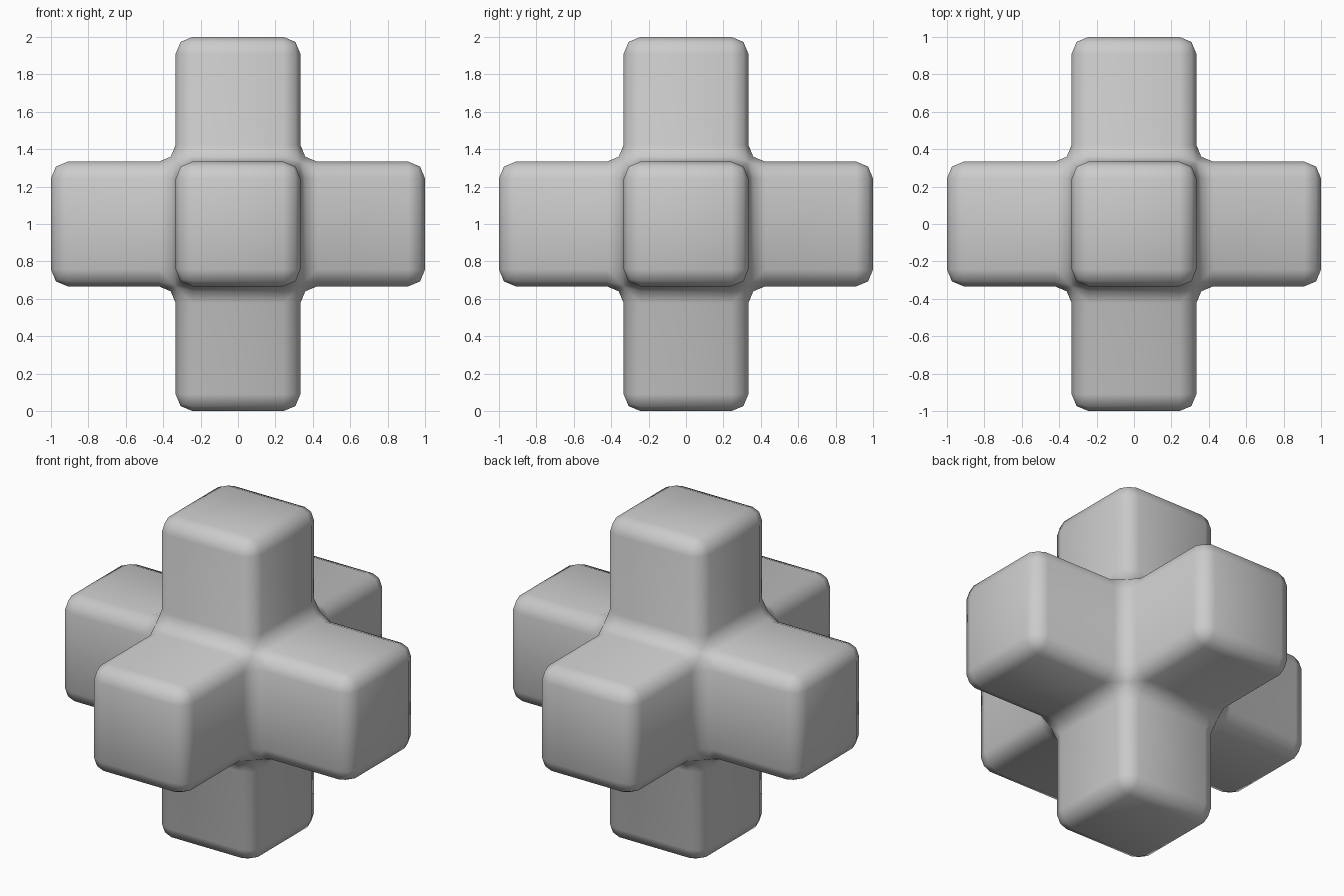
import bpy, bmesh

if "Cube" in bpy.data.objects:
    bpy.data.objects.remove(bpy.data.objects["Cube"])

# Three-axis cross: a cube with each face extruded into an arm
S = 2 / 3
bm = bmesh.new()
bmesh.ops.create_cube(bm, size=S)
for face in list(bm.faces):
    n = face.normal.copy()
    tip = bmesh.ops.extrude_discrete_faces(bm, faces=[face])["faces"][0]
    bmesh.ops.translate(bm, vec=n * S, verts=tip.verts)
bmesh.ops.translate(bm, vec=(0, 0, 1), verts=bm.verts)
bmesh.ops.recalc_face_normals(bm, faces=bm.faces)

mesh = bpy.data.meshes.new("rounded_cross")
bm.to_mesh(mesh)
bm.free()
cross = bpy.data.objects.new("rounded_cross", mesh)
bpy.context.collection.objects.link(cross)
mesh.shade_smooth()

# Soft rounding on the outer edges and the inner creases
bevel = cross.modifiers.new("rounding", 'BEVEL')
bevel.width = 0.09
bevel.segments = 2
bevel.limit_method = 'ANGLE'
bevel.harden_normals = False
